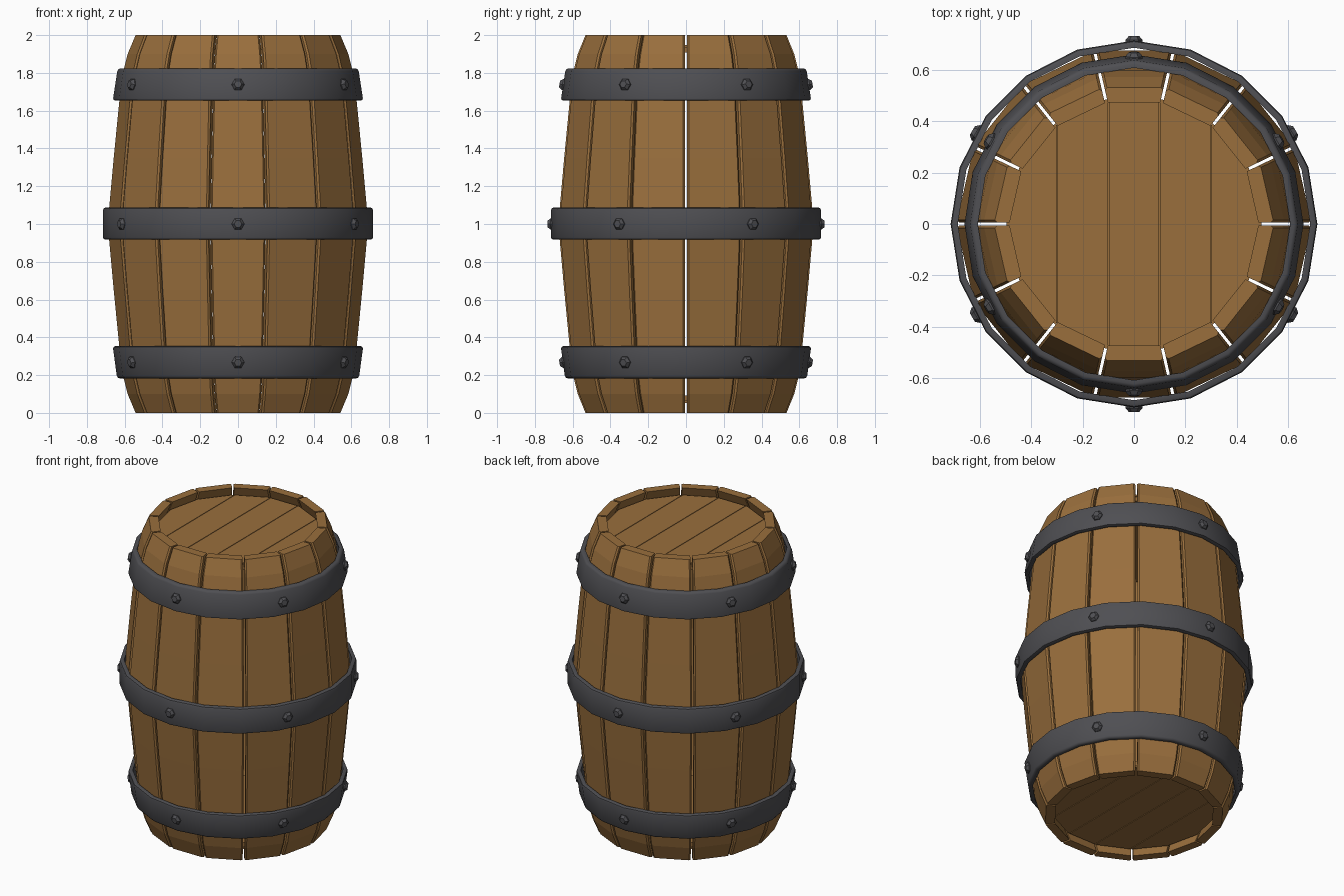
import bpy, bmesh, math
from mathutils import Matrix, Vector

if "Cube" in bpy.data.objects:
    bpy.data.objects.remove(bpy.data.objects["Cube"])

N = 14                    # staves around the barrel
HALF = math.tan(math.pi / N)


def material(name, rgb):
    m = bpy.data.materials.new(name)
    m.diffuse_color = (*rgb, 1)
    m.use_nodes = True
    m.node_tree.nodes["Principled BSDF"].inputs["Base Color"].default_value = m.diffuse_color
    return m


wood = material("oak_wood", (0.32, 0.158, 0.046))
iron = material("dark_iron", (0.078, 0.078, 0.086))


def finish(bm, name, mat, smooth=None):
    bmesh.ops.recalc_face_normals(bm, faces=bm.faces)
    mesh = bpy.data.meshes.new(name)
    bm.to_mesh(mesh)
    bm.free()
    mesh.materials.append(mat)
    ob = bpy.data.objects.new(name, mesh)
    bpy.context.collection.objects.link(ob)
    if smooth:
        bpy.ops.object.select_all(action='DESELECT')
        ob.select_set(True)
        bpy.context.view_layer.objects.active = ob
        bpy.ops.object.shade_smooth_by_angle(angle=math.radians(smooth))
    return ob


def skin(bm, sections, closed):
    """Bridge equal closed sections; cap the ends unless it is a ring."""
    rows = [[bm.verts.new(p) for p in s] for s in sections]
    n = len(rows[0])
    for k in range(len(rows) if closed else len(rows) - 1):
        a, b = rows[k], rows[(k + 1) % len(rows)]
        for i in range(n):
            j = (i + 1) % n
            bm.faces.new((a[i], a[j], b[j], b[i]))
    if not closed:
        bm.faces.new(rows[0])
        bm.faces.new(rows[-1])


# Staves: bulging boards with chamfered outer edges and narrow gaps
upper = [(1.0, 0.676), (1.35, 0.645), (1.65, 0.616), (1.8, 0.598),
         (1.9, 0.573), (2.0, 0.532)]
profile = [(2 - z, r) for z, r in reversed(upper[1:])] + upper
GAP, CH = 0.006, 0.010
bm = bmesh.new()
for k in range(N):
    rot = Matrix.Rotation((k + 0.5) * 2 * math.pi / N, 3, 'Z')
    sections = []
    for z, ro in profile:
        ri = ro - 0.058
        wi, wc, wo = (r * HALF - GAP for r in (ri, ro - CH, ro))
        pts = [(ri, -wi), (ro - CH, -wc), (ro, -wo + CH),
               (ro, wo - CH), (ro - CH, wc), (ri, wi)]
        sections.append([rot @ Vector((x, y, z)) for x, y in pts])
    skin(bm, sections, False)
finish(bm, "staves", wood)


# Heads: five planks on a thin backing, recessed inside each rim
def prism(bm, radius, z0, z1):
    ang = [2 * math.pi * i / N for i in range(N)]
    skin(bm, [[(radius * math.cos(a), radius * math.sin(a), z) for a in ang]
              for z in (z0, z1)], False)


def head(name, z_face, inward):
    total = bmesh.new()
    prism(total, 0.49, z_face + inward * 0.012, z_face + inward * 0.04)
    for i in range(5):
        part = bmesh.new()
        prism(part, 0.498, z_face, z_face + inward * 0.012)
        for x, side in ((-0.5 + 0.2 * i, -1), (-0.3 + 0.2 * i, 1)):
            cut = bmesh.ops.bisect_plane(
                part, geom=part.verts[:] + part.edges[:] + part.faces[:],
                plane_co=(x - side * 0.002, 0, 0), plane_no=(side, 0, 0),
                clear_outer=True)
            rim = [e for e in cut['geom_cut'] if isinstance(e, bmesh.types.BMEdge)]
            if rim:
                bmesh.ops.holes_fill(part, edges=rim)
        tmp = bpy.data.meshes.new("plank")
        part.to_mesh(tmp)
        part.free()
        total.from_mesh(tmp)
        bpy.data.meshes.remove(tmp)
    finish(total, name, wood)


head("top_head", 1.947, -1)
head("bottom_head", 0.053, 1)


# Hoops: twenty-sided iron bands with chamfered rims
def hoop(name, z0, z1, r0, r1, thick=0.028, c=0.013):
    def radius(z):
        return r0 + (r1 - r0) * (z - z0) / (z1 - z0)
    sec = [(r0 - thick, z0), (r0 - c, z0), (r0 - c * 0.3, z0 + c * 0.3),
           (radius(z0 + c), z0 + c), (radius(z1 - c), z1 - c),
           (r1 - c * 0.3, z1 - c * 0.3), (r1 - c, z1), (r1 - thick, z1)]
    bm = bmesh.new()
    rings = []
    for i in range(20):
        a = math.pi * i / 10
        rings.append([(r * math.cos(a), r * math.sin(a), z) for r, z in sec])
    skin(bm, rings, True)
    finish(bm, name, iron, 35)


# Rivets: six hexagonal studs per hoop, leaning with the band
def rivets(name, z, r, lean):
    bm = bmesh.new()
    for k in range(6):
        a = math.pi / 2 + k * math.pi / 3
        # the band is flatter between its corners
        seat = r if k % 3 == 0 else r * 0.993
        m = (Matrix.Rotation(a, 4, 'Z') @ Matrix.Translation((seat, 0, z))
             @ Matrix.Rotation(lean, 4, 'Y'))
        rows = []
        for rad, out in ((0.034, -0.012), (0.034, 0.004), (0.020, 0.020)):
            rows.append([m @ Vector((out, rad * math.cos(t * math.pi / 3),
                                     rad * math.sin(t * math.pi / 3)))
                         for t in range(6)])
        skin(bm, rows, False)
    finish(bm, name, iron)


hoop("middle_hoop", 0.917, 1.087, 0.715, 0.715)
hoop("upper_hoop", 1.653, 1.823, 0.663, 0.637)
hoop("lower_hoop", 0.183, 0.353, 0.640, 0.663)
rivets("middle_rivets", 1.0, 0.713, 0)
rivets("upper_rivets", 1.738, 0.65, -0.15)
rivets("lower_rivets", 0.268, 0.65, 0.15)
